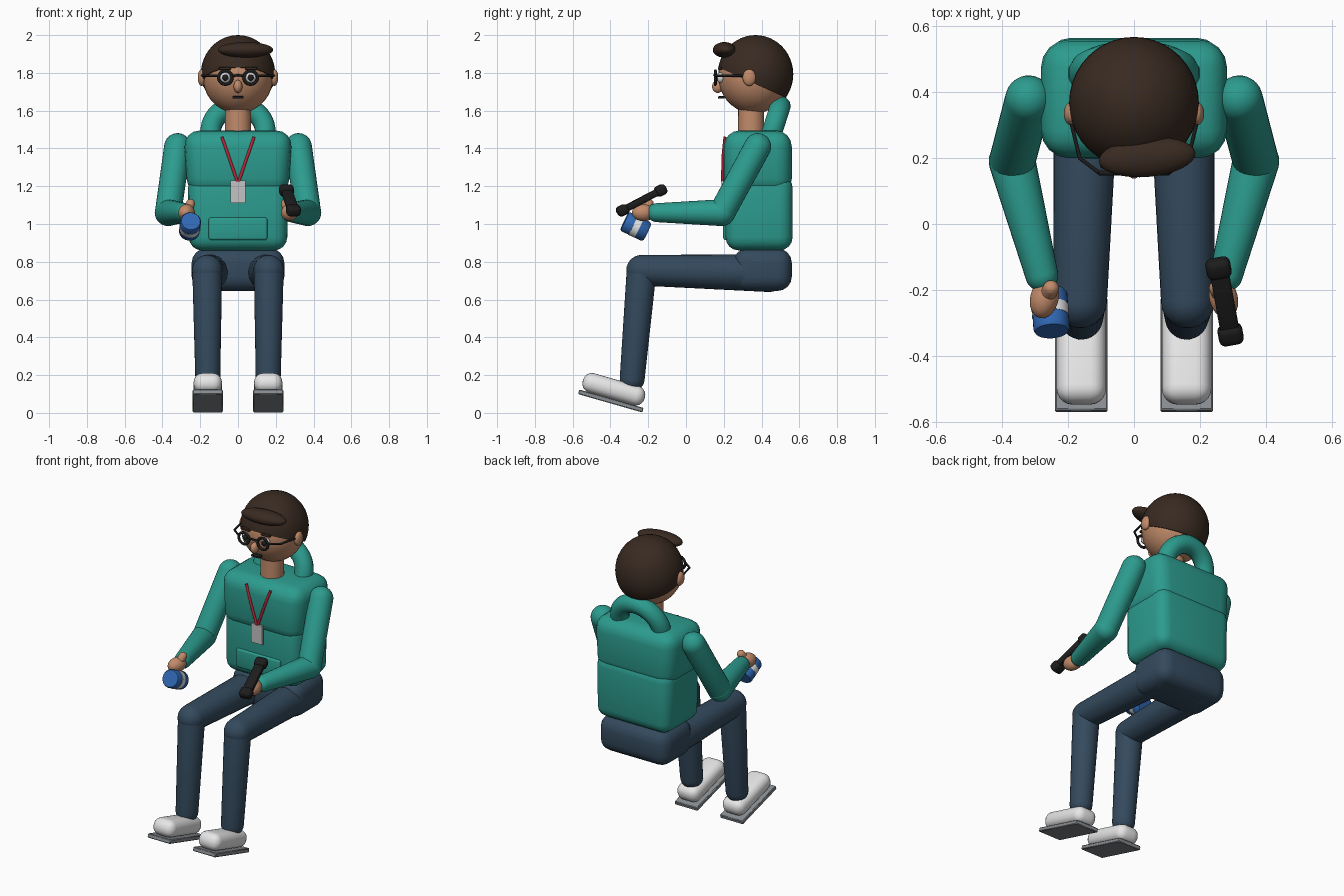
import bpy, bmesh
from math import sin, cos, pi, radians
from mathutils import Vector, Matrix, Euler

if "Cube" in bpy.data.objects:
    bpy.data.objects.remove(bpy.data.objects["Cube"])


def material(name, r, g, b):
    m = bpy.data.materials.new(name)
    m.use_nodes = True
    m.diffuse_color = (r, g, b, 1)
    m.node_tree.nodes["Principled BSDF"].inputs["Base Color"].default_value = (r, g, b, 1)
    return m


TEAL = material("teal_cloth", .025, .33, .27)
DENIM = material("dark_denim", .034, .068, .11)
SKIN = material("skin", .54, .26, .145)
HAIR = material("dark_brown_hair", .04, .023, .015)
WHITE = material("white", .82, .82, .82)
SOLE = material("grey_sole", .25, .27, .29)
BLUE = material("can_blue", .03, .14, .46)
RED = material("strap_red", .5, .02, .04)
BLACK = material("black", .012, .012, .012)
CARD = material("light_grey_card", .55, .55, .55)


def finish(name, bm, mat, matrix=Matrix()):
    bmesh.ops.recalc_face_normals(bm, faces=bm.faces)
    bm.transform(matrix)
    mesh = bpy.data.meshes.new(name)
    bm.to_mesh(mesh)
    bm.free()
    for p in mesh.polygons:
        p.use_smooth = True
    mesh.set_sharp_from_angle(angle=radians(40))
    mesh.materials.append(mat)
    obj = bpy.data.objects.new(name, mesh)
    bpy.context.collection.objects.link(obj)
    return obj


def placed(loc, rot=(0, 0, 0)):
    return Matrix.Translation(loc) @ Euler([radians(a) for a in rot]).to_matrix().to_4x4()


def box(name, mat, loc, size, bevel=0, segments=4, bottom=1, top=1, matrix=None):
    """Rounded box; bottom and top scale the width of its ends."""
    bm = bmesh.new()
    bmesh.ops.create_cube(bm, size=1)
    for v in bm.verts:
        v.co.x *= top if v.co.z > 0 else bottom
        v.co = Vector(a * b for a, b in zip(v.co, size))
    if bevel:
        bmesh.ops.bevel(bm, geom=bm.edges[:], offset=bevel, segments=segments,
                        profile=.5, affect='EDGES', clamp_overlap=True)
    return finish(name, bm, mat, matrix or placed(loc))


def ball(name, mat, loc, radii, rot=(0, 0, 0)):
    bm = bmesh.new()
    bmesh.ops.create_uvsphere(bm, u_segments=32, v_segments=18, radius=1)
    bmesh.ops.scale(bm, vec=radii, verts=bm.verts)
    return finish(name, bm, mat, placed(loc, rot))


def lathe(name, mat, a, b, profile):
    """Turn (distance, radius) pairs round the axis from a towards b."""
    a, b = Vector(a), Vector(b)
    bm = bmesh.new()
    n = 28
    rings = [[bm.verts.new((r * cos(2 * pi * i / n), r * sin(2 * pi * i / n), d))
              for i in range(n)] for d, r in profile]
    for low, high in zip(rings, rings[1:]):
        for i in range(n):
            j = (i + 1) % n
            bm.faces.new((low[i], low[j], high[j], high[i]))
    bm.faces.new(rings[0])
    bm.faces.new(rings[-1])
    turn = (b - a).to_track_quat('Z', 'Y').to_matrix().to_4x4()
    return finish(name, bm, mat, Matrix.Translation(a) @ turn)


def limb(name, mat, a, b, ra, rb):
    """Tapered capsule."""
    length = (Vector(b) - Vector(a)).length
    steps = [pi / 2 * max(i, .1) / 7 for i in range(8)]
    lathe(name, mat, a, b, [(-ra * cos(t), ra * sin(t)) for t in steps] +
          [(length + rb * cos(t), rb * sin(t)) for t in reversed(steps)])


def tube(name, mat, points, radius, cyclic=False):
    curve = bpy.data.curves.new(name, 'CURVE')
    curve.dimensions = '3D'
    curve.bevel_depth = radius
    curve.bevel_resolution = 4
    curve.use_fill_caps = True
    spline = curve.splines.new('POLY')
    spline.points.add(len(points) - 1)
    for p, co in zip(spline.points, points):
        p.co = (*co, 1)
    spline.use_cyclic_u = cyclic
    spline.use_smooth = True
    curve.materials.append(mat)
    obj = bpy.data.objects.new(name, curve)
    bpy.context.collection.objects.link(obj)


# Torso, pelvis and hood
box("upper_torso", TEAL, (0, .38, 1.325), (.575, .36, .34), .085, bottom=.93)
box("lower_torso", TEAL, (0, .387, 1.06), (.52, .355, .4), .07, top=1.02)
box("front_pocket", TEAL, (0, .212, .975), (.31, .03, .12), .012, 3)
box("pelvis", DENIM, (0, .405, .758), (.49, .31, .225), .075)
arch = [pi * i / 24 for i in range(-3, 28)]
tube("hood", TEAL, [(.145 * cos(t), .455 + .044 * sin(t), 1.485 + .138 * sin(t)) for t in arch], .056)

# Neck, head and hair
lathe("neck", SKIN, (0, .345, 1.45), (0, .345, 1.65), [(0, .07), (.2, .068)])
ball("head", SKIN, (0, .36, 1.785), (.188, .19, .2))
hair = bmesh.new()
bmesh.ops.create_uvsphere(hair, u_segments=40, v_segments=24, radius=1)
bmesh.ops.scale(hair, vec=(.197, .2, .207), verts=hair.verts)
bmesh.ops.translate(hair, vec=(0, .368, 1.793), verts=hair.verts)
bmesh.ops.bisect_plane(hair, geom=hair.verts[:] + hair.edges[:] + hair.faces[:],
                       plane_co=(0, .17, 1.83), plane_no=(0, .41, .91), clear_inner=True)
bmesh.ops.holes_fill(hair, edges=[e for e in hair.edges if e.is_boundary])
finish("hair", hair, HAIR)
ball("fringe", HAIR, (.04, .203, 1.922), (.147, .06, .041), (0, 0, 5))

# Face
ball("nose", SKIN, (0, .168, 1.728), (.023, .03, .034))
box("mouth", BLACK, (0, .187, 1.67), (.06, .035, .013), .005, 2)
tube("glasses_bridge", BLACK, [(-.032, .155, 1.783), (0, .15, 1.788), (.032, .155, 1.783)], .006)

for s, side in ((1, "left_"), (-1, "right_")):
    # Eye, brow, glasses and ear
    ball(side + "eye", WHITE, (s * .067, .183, 1.775), (.028, .022, .028))
    ball(side + "pupil", BLACK, (s * .067, .165, 1.775), (.017, .01, .017))
    box(side + "brow", HAIR, (s * .07, .18, 1.823), (.065, .022, .016), .006, 2)
    ring = [2 * pi * i / 28 for i in range(28)]
    tube(side + "lens_rim", BLACK,
         [(s * .067 + .036 * cos(t), .155, 1.775 + .036 * sin(t)) for t in ring], .008, True)
    tube(side + "glasses_arm", BLACK,
         [(s * .105, .155, 1.785), (s * .165, .2, 1.785), (s * .197, .335, 1.785)], .006)
    ball(side + "ear", SKIN, (s * .192, .335, 1.775), (.021, .035, .044))

    # Arm and hand
    shoulder, elbow, wrist = (s * .32, .38, 1.41), (s * .37, .19, 1.06), (s * .28, -.155, 1.06)
    limb(side + "upper_arm", TEAL, shoulder, elbow, .071, .07)
    limb(side + "forearm", TEAL, elbow, wrist, .071, .05)
    ball(side + "hand", SKIN, (s * .272, -.225, 1.06), (.043, .062, .045), (0, 0, s * 14))
    limb(side + "thumb", SKIN, (s * .265, -.22, 1.07), (s * .252, -.195, 1.108), .025, .024)

    # Leg and shoe
    knee = (s * .163, -.235, .755)
    limb(side + "thigh", DENIM, (s * .145, .44, .74), knee, .1, .081)
    limb(side + "shin", DENIM, knee, (s * .16, -.285, .18), .079, .066)
    box(side + "shoe", WHITE, 0, (.15, .34, .105), .048, 5,
        matrix=placed((s * .16, -.382, .125), (-16, 0, 0)))
    box(side + "sole", SOLE, 0, (.16, .354, .025), .004, 1,
        matrix=placed((s * .16, -.398, .063), (-16, 0, 0)))

    # Lanyard strap
    tube(side + "strap", RED, [(s * .085, .206, 1.46), (s * .05, .196, 1.36), (s * .004, .193, 1.225)], .008)

box("badge", CARD, (0, .193, 1.17), (.08, .012, .12))

# Drink can in the right hand
can_base, can_top = (-.258, -.205, .957), (-.25, -.325, 1.015)
lathe("can", BLUE, can_base, can_top, [(0, .047), (.01, .055), (.125, .055), (.134, .05)])
lathe("can_stripe", WHITE, can_base, can_top, [(.05, .0565), (.085, .0565)])

# Handset in the left hand
aim = Vector((.04, -.22, -.115)).to_track_quat('Y', 'Z').to_matrix().to_4x4()
grip = Matrix.Translation((.275, -.235, 1.125)) @ aim
box("handset_grip", BLACK, 0, (.058, .25, .035), .01, 3, matrix=grip)
for end, label in ((-1, "earpiece"), (1, "mouthpiece")):
    box("handset_" + label, BLACK, 0, (.076, .062, .056), .02, 4,
        matrix=grip @ Matrix.Translation((0, end * .115, 0)))
